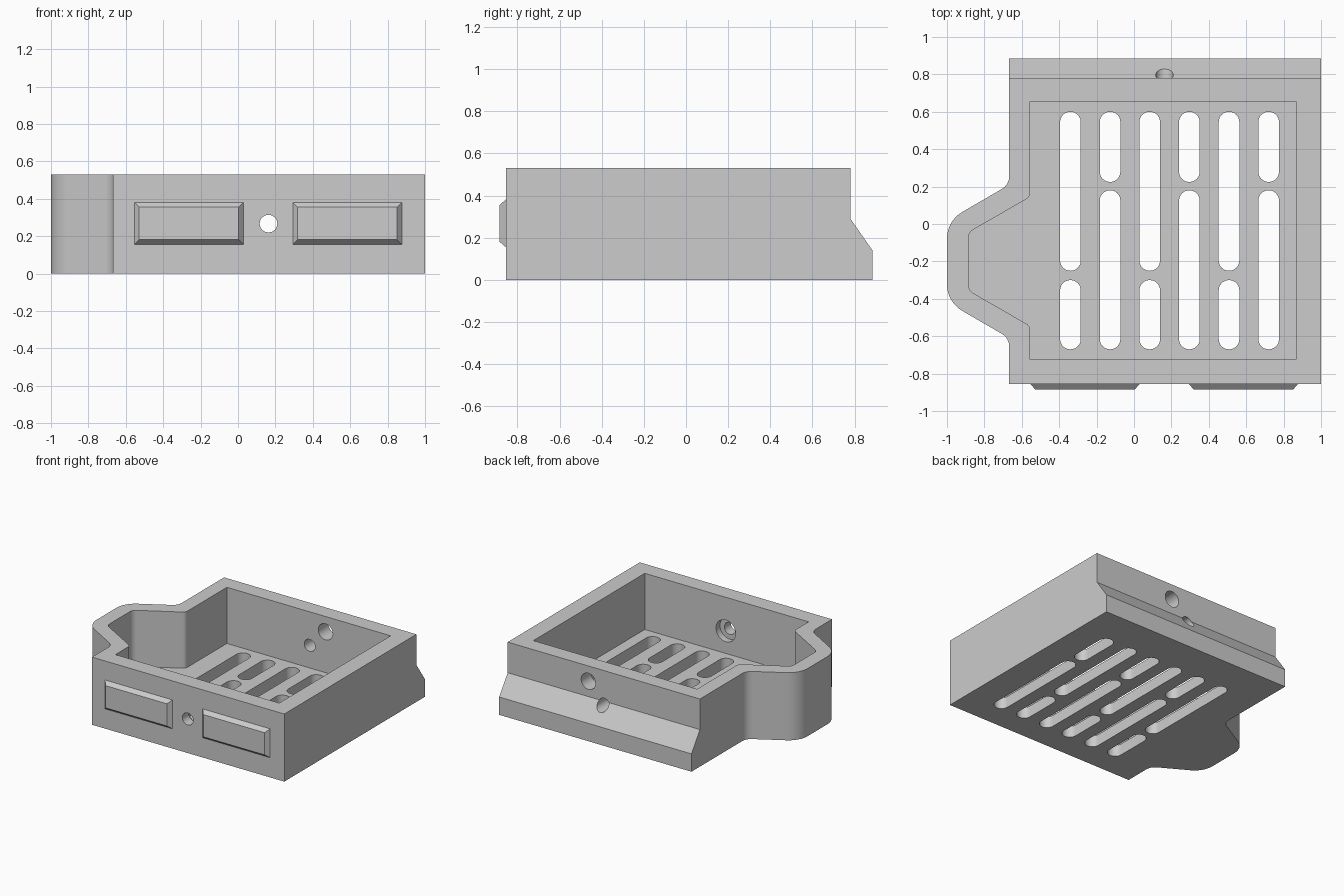
import bpy, bmesh, math
from mathutils import Vector, Matrix

cube = bpy.data.objects.get("Cube")
if cube:
    bpy.data.objects.remove(cube, do_unlink=True)

COLOUR = (0.604, 0.604, 0.604, 1)
grey = bpy.data.materials.new("plain grey")
grey.use_nodes = True
grey.diffuse_color = COLOUR
grey.node_tree.nodes["Principled BSDF"].inputs["Base Color"].default_value = COLOUR


def make_object(name, bm):
    bmesh.ops.recalc_face_normals(bm, faces=bm.faces)
    mesh = bpy.data.meshes.new(name)
    bm.to_mesh(mesh)
    bm.free()
    mesh.materials.append(grey)
    obj = bpy.data.objects.new(name, mesh)
    bpy.context.collection.objects.link(obj)
    return obj


def fillet(corners, steps=8):
    """Round each (x, y, radius) corner of a closed outline."""
    out = []
    for i, (x, y, r) in enumerate(corners):
        p = Vector((x, y))
        if not r:
            out.append(p)
            continue
        a = (Vector(corners[i - 1][:2]) - p).normalized()
        b = (Vector(corners[(i + 1) % len(corners)][:2]) - p).normalized()
        half = math.acos(a.dot(b)) / 2
        centre = p + (a + b).normalized() * (r / math.sin(half))
        start = p + a * (r / math.tan(half)) - centre
        end = p + b * (r / math.tan(half)) - centre
        sweep = math.pi - 2 * half
        for k in range(steps + 1):
            t = sweep * k / steps
            out.append(centre + (start * math.sin(sweep - t) + end * math.sin(t)) / math.sin(sweep))
    return out


def prism(name, outline, low, high, along_x=False):
    """Join two copies of an outline, stacked upward, or along x for (y, z) points."""
    def ring(h):
        return [bm.verts.new((h, p[0], p[1]) if along_x else (p[0], p[1], h)) for p in outline]
    bm = bmesh.new()
    bottom, top = ring(low), ring(high)
    bm.faces.new(bottom)
    bm.faces.new(top)
    for i in range(len(outline)):
        bm.faces.new((bottom[i - 1], bottom[i], top[i], top[i - 1]))
    return make_object(name, bm)


def rod(name, x, z, radius, y0, y1):
    """Cylinder running along y."""
    bm = bmesh.new()
    turn = Matrix.Translation((x, (y0 + y1) / 2, z)) @ Matrix.Rotation(math.pi / 2, 4, "X")
    bmesh.ops.create_cone(bm, cap_ends=True, segments=40, radius1=radius,
                          radius2=radius, depth=y1 - y0, matrix=turn)
    return make_object(name, bm)


def cut(target, cutter):
    cutter.hide_render = True
    mod = target.modifiers.new("cut", "BOOLEAN")
    mod.operation = "DIFFERENCE"
    mod.solver = "EXACT"
    mod.object = cutter
    bpy.context.view_layer.objects.active = target
    bpy.ops.object.modifier_apply(modifier=mod.name)
    bpy.data.objects.remove(cutter, do_unlink=True)


def tray_outline(left, right, front, back, bump_x, root, tip, r_root, r_tip):
    """Rectangle with a tapered bulge on the right-hand side."""
    mid = -0.2
    return fillet([(left, front, 0), (right, front, 0), (right, back, 0), (left, back, 0),
                   (left, mid + root, r_root), (bump_x, mid + tip, r_tip),
                   (bump_x, mid - tip, r_tip), (left, mid - root, r_root)])


HEIGHT, FLOOR = 0.53, 0.09

# Tray shell with its bulge and open cavity
tray = prism("tray_body", tray_outline(-0.667, 1, -0.855, 0.885, -1, 0.41, 0.217, 0.08, 0.165),
             0, HEIGHT)
cut(tray, prism("cavity", tray_outline(-0.555, 0.865, -0.725, 0.655, -0.885, 0.345, 0.155, 0.04, 0.05),
                FLOOR, 1))

# Sloped ledge along the back
cut(tray, prism("back_step", [(0.78, 0.29), (0.885, 0.14), (0.99, -0.01), (0.99, 0.8), (0.78, 0.8)],
                -1.5, 1.5, along_x=True))

# Alternating floor slots
W = 0.055
for i in range(6):
    x = -0.34 + i * 0.212
    spans = [(-0.67, 0.18), (0.225, 0.6)] if i % 2 else [(-0.67, -0.3), (-0.25, 0.6)]
    for y0, y1 in spans:
        r = W - 0.0005
        cut(tray, prism("slot", fillet([(x - W, y0, r), (x + W, y0, r), (x + W, y1, r), (x - W, y1, r)]),
                        -0.2, 0.2))

# Cable hole through both walls, recess inside the front, larger hole at the back
cut(tray, rod("through_hole", 0.163, 0.267, 0.047, -1.2, 1.2))
cut(tray, rod("recess", 0.163, 0.267, 0.085, -0.775, -0.6))
cut(tray, rod("back_hole", 0.3, 0.41, 0.063, 0.5, 1.2))

# Bevelled pads on the front
for name, x in (("front_pad_right", -0.262), ("front_pad_left", 0.585)):
    bm = bmesh.new()
    bmesh.ops.create_cube(bm, size=2)
    for v in bm.verts:
        inset = 0.026 if v.co.y < 0 else 0
        v.co = (x + v.co.x * (0.292 - inset), -0.885 if v.co.y < 0 else -0.855,
                0.268 + v.co.z * (0.113 - inset))
    make_object(name, bm)

# Smooth the rounded walls, keep the corners sharp
bpy.ops.object.select_all(action="DESELECT")
tray.select_set(True)
bpy.context.view_layer.objects.active = tray
bpy.ops.object.shade_smooth_by_angle(angle=math.radians(25))
